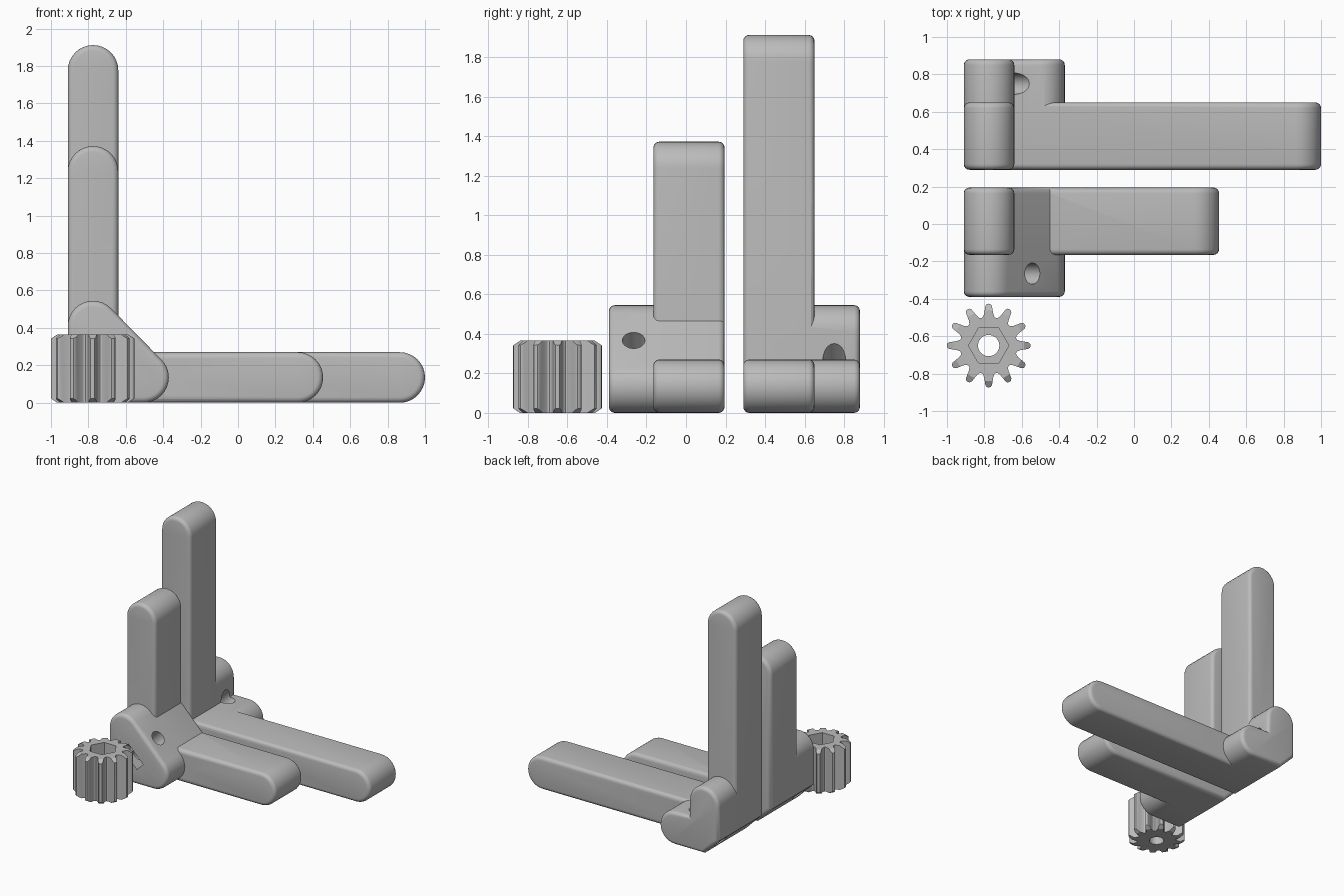
import bpy, bmesh, math
from mathutils import Matrix, Vector

cube = bpy.data.objects.get("Cube")
if cube:
    bpy.data.objects.remove(cube)

grey = bpy.data.materials.new("plain_grey")
grey.use_nodes = True
colour = (0.5, 0.5, 0.5, 1)
grey.diffuse_color = colour
grey.node_tree.nodes["Principled BSDF"].inputs["Base Color"].default_value = colour

LEFT, W = -0.91, 0.27          # outer corner and arm width
R = W / 2
MID = LEFT + R
FILLET = 0.03


def add_object(name, bm):
    bmesh.ops.recalc_face_normals(bm, faces=bm.faces)
    mesh = bpy.data.meshes.new(name)
    bm.to_mesh(mesh)
    bm.free()
    mesh.materials.append(grey)
    obj = bpy.data.objects.new(name, mesh)
    bpy.context.collection.objects.link(obj)
    return obj


def extrude(name, start, sweep, bevel=0):
    """Extrude a closed outline; optionally round both rims."""
    bm = bmesh.new()
    cap = bm.faces.new([bm.verts.new(p) for p in start])
    made = bmesh.ops.extrude_face_region(bm, geom=[cap], use_keep_orig=True)
    moved = [v for v in made["geom"] if isinstance(v, bmesh.types.BMVert)]
    bmesh.ops.translate(bm, vec=sweep, verts=moved)
    bmesh.ops.recalc_face_normals(bm, faces=bm.faces)
    if bevel:
        axis = Vector(sweep).normalized()
        caps = [f for f in bm.faces if abs(f.normal.dot(axis)) > 0.99]
        rims = list({e for f in caps for e in f.edges})
        bmesh.ops.bevel(bm, geom=rims, offset=bevel, segments=4, profile=0.5,
                        affect='EDGES', clamp_overlap=True)
    return add_object(name, bm)


def cylinder(name, radius, depth, matrix, sides=32):
    bm = bmesh.new()
    bmesh.ops.create_cone(bm, cap_ends=True, segments=sides, radius1=radius,
                          radius2=radius, depth=depth, matrix=matrix)
    return add_object(name, bm)


def boolean(obj, other, operation):
    mod = obj.modifiers.new(operation.lower(), 'BOOLEAN')
    mod.operation, mod.solver, mod.object = operation, 'EXACT', other
    bpy.context.view_layer.objects.active = obj
    bpy.ops.object.modifier_apply(modifier=mod.name)
    bpy.data.objects.remove(other)


def smooth(obj):
    bpy.ops.object.select_all(action='DESELECT')
    obj.select_set(True)
    bpy.context.view_layer.objects.active = obj
    bpy.ops.object.shade_smooth_by_angle(angle=math.radians(32))


def arc(cx, cz, a0, a1, steps):
    angles = [math.radians(a0 + (a1 - a0) * i / steps) for i in range(steps + 1)]
    return [(cx + R * math.cos(a), cz + R * math.sin(a)) for a in angles]


def corner_outline(right, top, webbed):
    """L outline with round tips and a cut corner, or its webbed hull."""
    pts = [(LEFT, R), (MID, 0)]
    if webbed:
        pts += arc(right - R, R, -90, 45, 12) + arc(MID, top - R, 45, 180, 12)
    else:
        pts += arc(right - R, R, -90, 90, 16) + [(LEFT + W, W)]
        pts += arc(MID, top - R, 0, 180, 16)
    return pts


def prism(name, outline, y0, y1):
    return extrude(name, [(x, y0, z) for x, z in outline], (0, y1 - y0, 0), FILLET)


def bracket(name, right, top, arm_y, hub_y, webbed, hole_y):
    body = prism(name, corner_outline(right, top, False), *arm_y)
    hub = prism(name + "_hub", corner_outline(-0.37, 0.545, webbed), *hub_y)
    boolean(body, hub, 'UNION')
    # diagonal screw hole through the hub
    tilt = Matrix.Translation((LEFT + 0.25, hole_y, 0.25)) @ Matrix.Rotation(math.pi / 4, 4, 'Y')
    boolean(body, cylinder("hole_cutter", 0.057, 1.4, tilt), 'DIFFERENCE')
    return body, tilt


# Short bracket with a webbed hub and a nut slot in its front face
short_bracket, tilt = bracket("short_bracket", 0.455, 1.372, (-0.165, 0.195),
                              (-0.39, 0.195), True, -0.265)
bm = bmesh.new()
bmesh.ops.create_cube(bm, size=1, matrix=tilt @ Matrix.Translation((0, -0.03, -0.04))
                      @ Matrix.Diagonal((0.19, 0.26, 0.08, 1)))
boolean(short_bracket, add_object("slot_cutter", bm), 'DIFFERENCE')
smooth(short_bracket)

# Long bracket with an open L-shaped hub
long_bracket, tilt = bracket("long_bracket", 1.0, 1.912, (0.29, 0.65),
                             (0.29, 0.88), False, 0.75)
smooth(long_bracket)

# Pinion: toothed prism trimmed by a chamfered disc
GX, GY, GH, TIP, TEETH = -0.777, -0.65, 0.365, 0.224, 12
flank = [(-0.5, 0.152), (-0.38, 0.156), (-0.28, 0.17), (-0.2, 0.195),
         (-0.16, 0.212), (-0.09, 0.222), (0, TIP)]
tooth = flank + [(-f, r) for f, r in reversed(flank[1:-1])]
outline = []
for i in range(TEETH):
    for f, r in tooth:
        a = math.tau * (i + f) / TEETH
        outline.append((GX + r * math.cos(a), GY + r * math.sin(a), 0))
pinion = extrude("pinion", outline, (0, 0, GH))

bm = bmesh.new()
rings = []
for r, z in [(TIP - 0.035, 0), (TIP + 0.003, 0.025), (TIP + 0.003, GH - 0.025), (TIP - 0.035, GH)]:
    rings.append([bm.verts.new((GX + r * math.cos(math.tau * i / 72),
                                GY + r * math.sin(math.tau * i / 72), z)) for i in range(72)])
for low, high in zip(rings, rings[1:]):
    for i in range(72):
        j = (i + 1) % 72
        bm.faces.new((low[i], low[j], high[j], high[i]))
bm.faces.new(rings[0])
bm.faces.new(rings[-1])
boolean(pinion, add_object("chamfer_cutter", bm), 'INTERSECT')

# Round bore and hexagonal pocket, with hexagon corners along x
bore = cylinder("bore_cutter", 0.057, 1, Matrix.Translation((GX, GY, 0)))
boolean(pinion, bore, 'DIFFERENCE')
pocket = cylinder("pocket_cutter", 0.108, 0.3, Matrix.Translation((GX, GY, GH))
                  @ Matrix.Rotation(math.pi / 2, 4, 'Z'), 6)
boolean(pinion, pocket, 'DIFFERENCE')
smooth(pinion)
